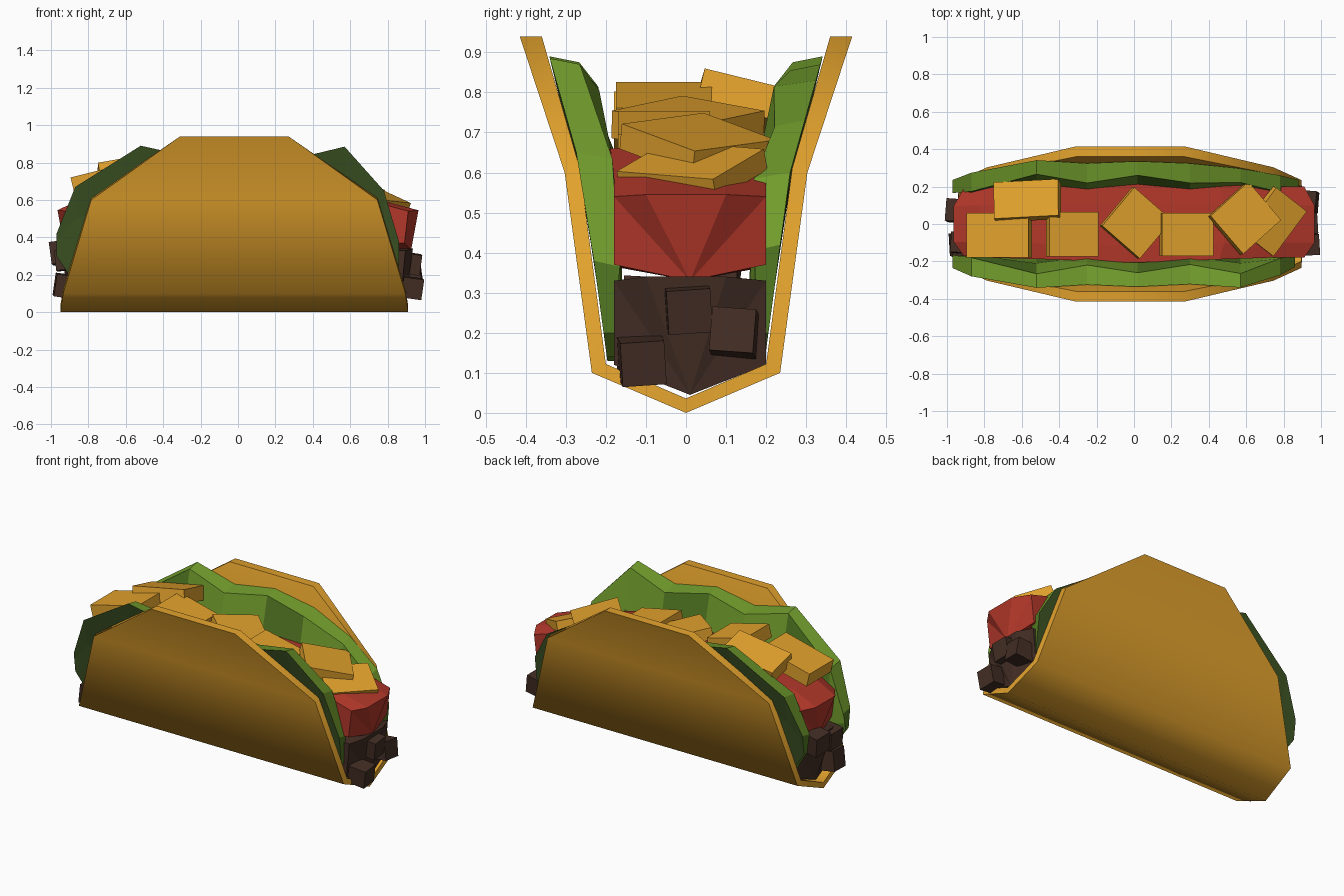
import bpy, bmesh, math
from mathutils import Matrix, Vector, Euler

if "Cube" in bpy.data.objects:
    bpy.data.objects.remove(bpy.data.objects["Cube"])


def material(name, rgb):
    m = bpy.data.materials.new(name)
    m.diffuse_color = (*rgb, 1)
    m.use_nodes = True
    m.node_tree.nodes["Principled BSDF"].inputs["Base Color"].default_value = m.diffuse_color
    return m


GOLD = material("golden corn", (0.76, 0.36, 0.026))
RED = material("tomato red", (0.45, 0.039, 0.023))
BROWN = material("meat brown", (0.056, 0.027, 0.018))
LIGHT = material("light green", (0.165, 0.33, 0.025))
MID = material("mid green", (0.085, 0.19, 0.016))
DARK = material("dark green", (0.048, 0.092, 0.018))


def finish(name, bm, mats, smooth=None):
    bmesh.ops.recalc_face_normals(bm, faces=bm.faces)
    me = bpy.data.meshes.new(name)
    bm.to_mesh(me)
    bm.free()
    for m in mats:
        me.materials.append(m)
    if smooth:
        me.shade_smooth()
        me.set_sharp_from_angle(angle=math.radians(smooth))
    ob = bpy.data.objects.new(name, me)
    bpy.context.collection.objects.link(ob)
    return ob


def loft(name, rings, mat):
    """Closed rings joined in order, with fan-capped ends."""
    bm = bmesh.new()
    vs = [[bm.verts.new(p) for p in r] for r in rings]
    n = len(vs[0])
    for a, b in zip(vs, vs[1:]):
        for i in range(n):
            j = (i + 1) % n
            bm.faces.new((a[i], a[j], b[j], b[i]))
    for r in (vs[0], vs[-1]):
        for i in range(2, n):
            bm.faces.new((r[1], r[i], r[(i + 1) % n]))
    return finish(name, bm, [mat])


def box(name, loc, size, rot, mat):
    bm = bmesh.new()
    M = Matrix.LocRotScale(Vector(loc), Euler([math.radians(a) for a in rot]), Vector(size))
    bmesh.ops.create_cube(bm, size=1, matrix=M)
    return finish(name, bm, [mat])


# Folded shell: half profile (outer y, outer z, inner y, inner z, half length)
half = [(0, 0, 0, 0.036, 0.93), (0.235, 0.1, 0.2, 0.122, 0.915),
        (0.303, 0.6, 0.265, 0.61, 0.765), (0.415, 0.94, 0.36, 0.94, 0.29)]
prof = [(-a, b, -c, d, h) for a, b, c, d, h in half[:0:-1]] + half
bm = bmesh.new()
cols = []
for oy, oz, iy, iz, h in prof:
    cols.append([bm.verts.new((-0.02 + s * h, y, z))
                 for s, y, z in ((-1, oy, oz), (1, oy, oz), (1, iy, iz), (-1, iy, iz))])
for a, b in zip(cols, cols[1:]):
    for i in range(4):
        j = (i + 1) % 4
        bm.faces.new((a[i], a[j], b[j], b[i]))
bm.faces.new(cols[0])
bm.faces.new(cols[-1])
finish("shell", bm, [GOLD], 65)


# Lettuce leaves: wavy slabs following the inside of the shell
def wall(z):
    if z < 0.6:
        return 0.2 + (z - 0.12) * 0.135
    return 0.265 + (z - 0.6) * 0.28


# x, bottom z, front leaf top z, back leaf top z, thickness at the rim
stations = [(-0.97, 0.3, 0.42, 0.42, 0.04), (-0.87, 0.15, 0.67, 0.65, 0.055),
            (-0.52, 0.13, 0.89, 0.89, 0.045), (-0.25, 0.13, 0.83, 0.83, 0.06),
            (0.02, 0.13, 0.87, 0.87, 0.045), (0.3, 0.13, 0.82, 0.83, 0.06),
            (0.57, 0.13, 0.885, 0.73, 0.045), (0.78, 0.14, 0.65, 0.6, 0.045),
            (0.88, 0.2, 0.38, 0.42, 0.035)]
for name, side in (("front_lettuce", -1), ("back_lettuce", 1)):
    bm = bmesh.new()
    rows = 4
    out, inn = [], []
    for k, (x, z0, zf, zb, t) in enumerate(stations):
        z1 = zf if side < 0 else zb
        if side < 0 and x > 0.8:
            x = 0.86
        zs = [z0 + (z1 - z0) * r / (rows - 1) for r in range(rows)]
        out.append([bm.verts.new((x, side * (wall(z) - 0.005), z)) for z in zs])
        # the inner rim sits a little lower than the outer one
        inn.append([bm.verts.new((x, side * (wall(z) - 0.035 - t * r / (rows - 1)
                                             - (0.015 if k % 2 else 0) * (r > 0)),
                                  z - (0.015 if r == rows - 1 else 0)))
                    for r, z in enumerate(zs)])
    for k in range(len(stations) - 1):
        for r in range(rows - 1):
            f = bm.faces.new((out[k][r], out[k + 1][r], out[k + 1][r + 1], out[k][r + 1]))
            f.material_index = 2
            f = bm.faces.new((inn[k][r], inn[k + 1][r], inn[k + 1][r + 1], inn[k][r + 1]))
            f.material_index = 1 if (k + r) % 3 == 0 else 0
        for r in (0, rows - 1):
            bm.faces.new((out[k][r], out[k + 1][r], inn[k + 1][r], inn[k][r]))
    for k in (0, -1):
        for r in range(rows - 1):
            f = bm.faces.new((out[k][r], out[k][r + 1], inn[k][r + 1], inn[k][r]))
            f.material_index = 1
    finish(name, bm, [LIGHT, MID, DARK])

# Meat filling: V-bottomed bar (y, z, half length)
meat = [(-0.18, 0.12, 0.88), (0.01, 0.045, 0.9), (0.2, 0.12, 0.88),
        (0.2, 0.33, 0.9), (0.1, 0.34, 0.94), (-0.1, 0.34, 0.94), (-0.18, 0.33, 0.9)]
loft("meat", [[(s * h - 0.005, y, z) for y, z, h in meat] for s in (-1, 1)], BROWN)

# Meat chunks poking out of both ends
chunks = [(0.92, 0.005, 0.26, 0.11, 8), (0.925, 0.12, 0.2, 0.11, -8), (0.93, -0.11, 0.13, 0.11, 8),
          (-0.94, 0.07, 0.32, 0.12, -8), (-0.92, -0.11, 0.14, 0.12, 8), (-0.92, -0.1, 0.28, 0.11, -6)]
for i, (x, y, z, s, a) in enumerate(chunks):
    box(f"meat_chunk_{i + 1}", (x, y, z), (s, s, s), (a / 2, a, a / 2), BROWN)

# Tomato filling: (y, z, half length), wider and taller in the middle
tomato = [(-0.18, 0.37, 0.89), (0.01, 0.33, 0.925), (0.2, 0.37, 0.89), (0.2, 0.54, 0.91),
          (0.1, 0.545, 0.965), (-0.1, 0.545, 0.965), (-0.18, 0.54, 0.91)]
loft("tomato", [[(s * h, y * w, z + (lift if z > 0.5 else 0)) for y, z, h in tomato]
                for s, w, lift in ((-1, 0.95, 0), (-0.85, 1, 0.07), (-0.5, 1.05, 0.12),
                                   (0, 1.15, 0.11), (0.5, 1.05, 0.12), (0.8, 1, 0.05),
                                   (1, 1, 0))], RED)

# Cheese slabs on top
slabs = [((-0.72, -0.06, 0.72), (0.34, 0.24, 0.085), (0, -14, 0)),
         ((-0.33, -0.055, 0.755), (0.27, 0.24, 0.08), (0, 14, 0)),
         ((-0.57, 0.125, 0.765), (0.35, 0.2, 0.085), (-14, -10, 3)),
         ((0.01, 0.005, 0.72), (0.27, 0.27, 0.07), (8, 8, 50)),
         ((0.28, -0.055, 0.69), (0.28, 0.23, 0.07), (0, 12, 0)),
         ((0.59, 0.03, 0.67), (0.28, 0.27, 0.065), (6, 14, 42)),
         ((0.745, 0.015, 0.605), (0.22, 0.3, 0.055), (-4, 20, -38))]
for i, (loc, size, rot) in enumerate(slabs):
    box(f"cheese_slab_{i + 1}", loc, size, rot, GOLD)
